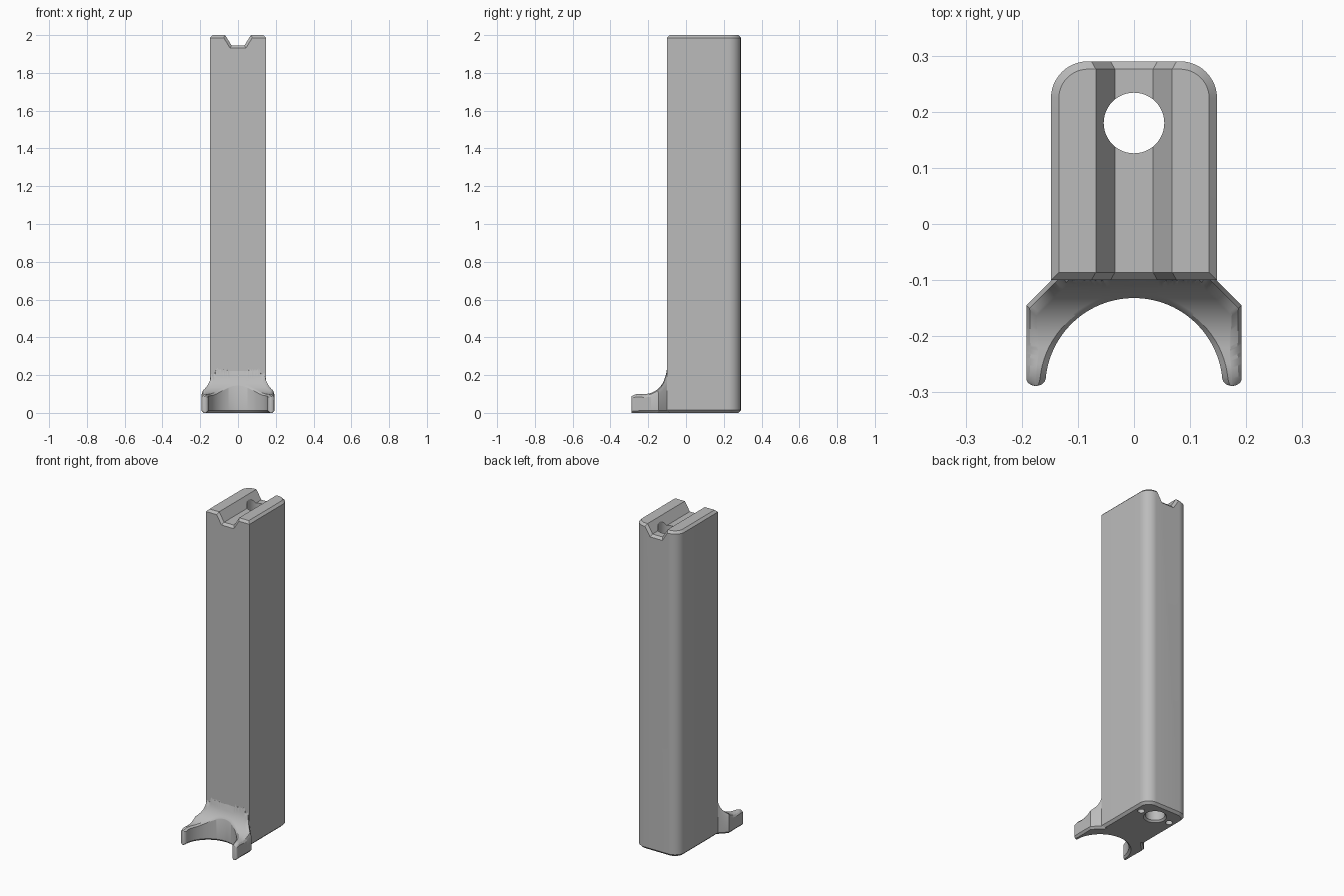
import bpy, bmesh
from math import sin, cos, pi, radians, sqrt

if "Cube" in bpy.data.objects:
    bpy.data.objects.remove(bpy.data.objects["Cube"])

GREY = (0.5, 0.5, 0.5, 1)
mat = bpy.data.materials.new("plain grey")
mat.use_nodes = True
mat.diffuse_color = GREY
mat.node_tree.nodes["Principled BSDF"].inputs["Base Color"].default_value = GREY

HALF, FRONT, BACK, TOP = 0.148, -0.1, 0.29, 2.0
CH = 0.014                      # edge chamfer
HOLE_Y, HOLE_R = 0.18, 0.054
CLIP_Y, CLIP_R = -0.29, 0.158   # centre and radius of the clip opening


def loft(name, rings):
    """Skin closed rings of equal length and cap both ends."""
    bm = bmesh.new()
    loops = [[bm.verts.new(p) for p in ring] for ring in rings]
    for a, b in zip(loops, loops[1:]):
        for i in range(len(a)):
            j = (i + 1) % len(a)
            bm.faces.new((a[i], a[j], b[j], b[i]))
    bm.faces.new(loops[0][::-1])
    bm.faces.new(loops[-1])
    bmesh.ops.recalc_face_normals(bm, faces=bm.faces)
    mesh = bpy.data.meshes.new(name)
    bm.to_mesh(mesh)
    bm.free()
    mesh.materials.append(mat)
    obj = bpy.data.objects.new(name, mesh)
    bpy.context.collection.objects.link(obj)
    return obj


def activate(obj):
    bpy.ops.object.select_all(action='DESELECT')
    obj.select_set(True)
    bpy.context.view_layer.objects.active = obj


def cut(obj, cutter):
    cutter.hide_render = True
    mod = obj.modifiers.new("cut", 'BOOLEAN')
    mod.operation, mod.solver, mod.object = 'DIFFERENCE', 'EXACT', cutter
    activate(obj)
    bpy.ops.object.modifier_apply(modifier=mod.name)
    bpy.data.objects.remove(cutter)


def turned(name, x, y, profile, n=48):
    """Round solid from (radius, z) pairs."""
    return loft(name, [[(x + r * cos(2 * pi * i / n), y + r * sin(2 * pi * i / n), z)
                        for i in range(n)] for r, z in profile])


# Column: square front corners, rounded back corners
def column_ring(z, inset):
    h, b, r = HALF - inset, BACK - inset, 0.066 - inset
    ring = [(-h, FRONT + inset, z), (h, FRONT + inset, z)]
    for start, side in ((0, 1), (90, -1)):
        for i in range(13):
            a = radians(start + i * 7.5)
            ring.append((side * (h - r) + r * cos(a), b - r + r * sin(a), z))
    return ring


column = loft("column", [column_ring(0, CH), column_ring(CH, 0),
                         column_ring(TOP - CH, 0), column_ring(TOP, CH)])


# Groove across the top, flared at both ends
def groove_ring(y, d):
    low, high = 0.034 + 0.56 * d, 0.1 + 1.18 * d
    z = 1.945 - d
    top = z + (high - low) / 0.62
    return [(-low, y, z), (low, y, z), (high, y, top), (-high, y, top)]


cut(column, loft("groove_cutter", [
    groove_ring(FRONT - CH, 2 * CH), groove_ring(FRONT + CH, 0),
    groove_ring(BACK - CH, 0), groove_ring(BACK + CH, 2 * CH)]))

# Through hole with a flared mouth, and two pin holes underneath
cut(column, turned("hole_cutter", 0, HOLE_Y, [
    (HOLE_R + 0.02, -0.01), (HOLE_R, 0.01), (HOLE_R, TOP + 0.1)]))
for side in (-1, 1):
    cut(column, turned("pin_cutter", side * 0.1, HOLE_Y, [(0.02, -0.05), (0.02, 0.06)], 24))


# Clip at the foot: cross-sections swept around the round opening
def clip_height(y):
    t = min(max((y + 0.22) / 0.12, 0), 1)
    tip = max(0, -0.25 - y)
    return 0.24 - 0.14 * sqrt(1 - t * t) - 8 * tip * tip


def clip_section(a, b):
    w = sqrt((b[0] - a[0]) ** 2 + (b[1] - a[1]) ** 2)
    ux, uy = (b[0] - a[0]) / w, (b[1] - a[1]) / w
    c = min(0.012, 0.3 * w)
    lip = min(0.01, 0.3 * w) * max(abs(ux), 0.1)
    edge = min(0.022, 0.5 * w)
    h = clip_height(b[1])
    drop = edge * 0.8 + 0.4 * max(0, h - 0.1)
    pts = [(c, 0), (0, c), (0, clip_height(a[1]) - lip)]
    for i in range(13):
        s = lip + (w - edge - lip) * i / 12
        pts.append((s, clip_height(a[1] + uy * s)))
    pts += [(w - edge * 0.35, h - drop * 0.4), (w, h - drop), (w, c), (w - c, 0)]
    return [(a[0] + ux * s, a[1] + uy * s, z) for s, z in pts]


sections = []
START = 5
for deg in range(START, 181 - START):
    s, k = sin(radians(deg)), cos(radians(deg))
    reach = min(0.192 / max(abs(k), 0.01), 0.337 / (s + abs(k)), 0.27 / s)
    sections.append(clip_section((CLIP_R * k, CLIP_Y + CLIP_R * s),
                                 (reach * k, CLIP_Y + reach * s)))


# Rounded arm tips
def tip(side):
    rings = []
    for i in range(1, 9):
        t = radians(i * 10)
        y = -0.275 - 0.0135 * sin(t)
        half = 0.0172 * cos(t)
        rings.append(clip_section((side * (0.1748 - half), y), (side * (0.1748 + half), y)))
    return rings


clip = loft("foot_clip", tip(1)[::-1] + sections + tip(-1))

for obj in (column, clip):
    activate(obj)
    bpy.ops.object.shade_smooth_by_angle(angle=radians(28))
